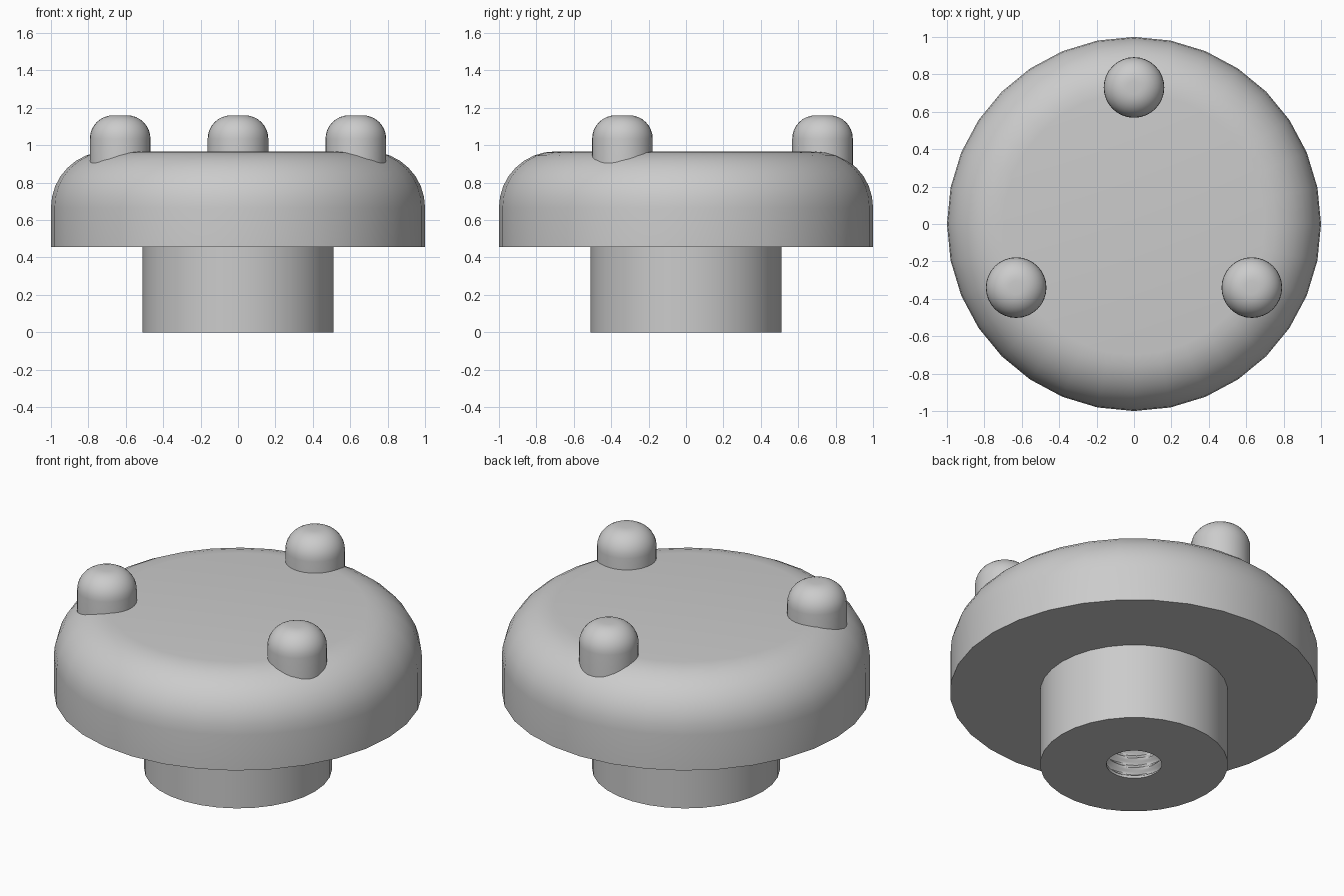
import bpy, bmesh, math
from mathutils import Vector

SIDES = 32
cube = bpy.data.objects.get("Cube")
if cube:
    bpy.data.objects.remove(cube)

gray = bpy.data.materials.new("plain_gray")
gray.use_nodes = True
color = (0.6, 0.6, 0.6, 1)
gray.diffuse_color = color
gray.node_tree.nodes["Principled BSDF"].inputs["Base Color"].default_value = color


def finish(name, bm, location=(0, 0, 0), fix_normals=True):
    bmesh.ops.remove_doubles(bm, verts=bm.verts, dist=0.0001)
    if fix_normals:
        bmesh.ops.recalc_face_normals(bm, faces=bm.faces)
    mesh = bpy.data.meshes.new(name)
    bm.to_mesh(mesh)
    bm.free()
    obj = bpy.data.objects.new(name, mesh)
    obj.location = location
    bpy.context.collection.objects.link(obj)
    mesh.materials.append(gray)
    bpy.ops.object.select_all(action='DESELECT')
    obj.select_set(True)
    bpy.context.view_layer.objects.active = obj
    bpy.ops.object.shade_smooth_by_angle(angle=math.radians(35))
    return obj


def lathe(name, profile, location=(0, 0, 0)):
    bm = bmesh.new()
    verts = [bm.verts.new((r, 0, z)) for r, z in profile]
    edges = [bm.edges.new(pair) for pair in zip(verts, verts[1:])]
    bmesh.ops.spin(bm, geom=verts + edges, cent=(0, 0, 0), axis=(0, 0, 1),
                   angle=math.tau, steps=SIDES, use_duplicate=False)
    return finish(name, bm, location)


def fillet(radius, top, size, steps=8):
    """Quarter round from the side wall up to the flat top."""
    angles = [math.pi / 2 * i / steps for i in range(steps + 1)]
    return [(radius - size + size * math.cos(a), top - size + size * math.sin(a))
            for a in angles]


# Rounded disc head, open underneath where the stem joins
STEM_R, HEAD_Z = 0.51, 0.455
lathe("head", [(STEM_R, HEAD_Z), (1, HEAD_Z)] + fillet(1, 0.967, 0.3) + [(0, 0.967)])

# Three rounded pegs on the head
for name, x, y in (("back_peg", 0, 0.73), ("left_peg", 0.63, -0.34),
                   ("right_peg", -0.63, -0.34)):
    lathe(name, [(0, 0.8), (0.162, 0.8)] + fillet(0.162, 1.16, 0.125) + [(0, 1.16)],
          (x, y, 0))

# Stem with an open bore
BORE = 0.15
lathe("stem", [(STEM_R, HEAD_Z), (STEM_R, 0), (BORE, 0)])

# Helical thread lining the bore, with a closed end
PITCH, DEPTH, BORE_TOP, STEPS = 0.06, 0.03, 0.6, 80
bm = bmesh.new()
rings = []
for k in range(STEPS + 1):
    z = BORE_TOP * k / STEPS
    ring = []
    for i in range(SIDES):
        turn = i / SIDES
        wave = abs((z / PITCH - turn) % 1 * 2 - 1)
        r = BORE + DEPTH * wave * min(1, z / 0.03)
        a = turn * math.tau
        ring.append(bm.verts.new((r * math.cos(a), r * math.sin(a), z)))
    rings.append(ring)
for low, high in zip(rings, rings[1:]):
    for i in range(SIDES):
        j = (i + 1) % SIDES
        bm.faces.new((low[i], high[i], high[j], low[j]))
bm.faces.new(list(reversed(rings[-1])))
finish("bore_thread", bm, fix_normals=False)

# The open shells face away from the solid: down and outward
for name in ("head", "stem"):
    mesh = bpy.data.objects[name].data
    lowest = min(mesh.polygons, key=lambda p: p.center.z)
    if lowest.normal.dot(Vector((0, 0, -1))) < 0:
        mesh.flip_normals()
